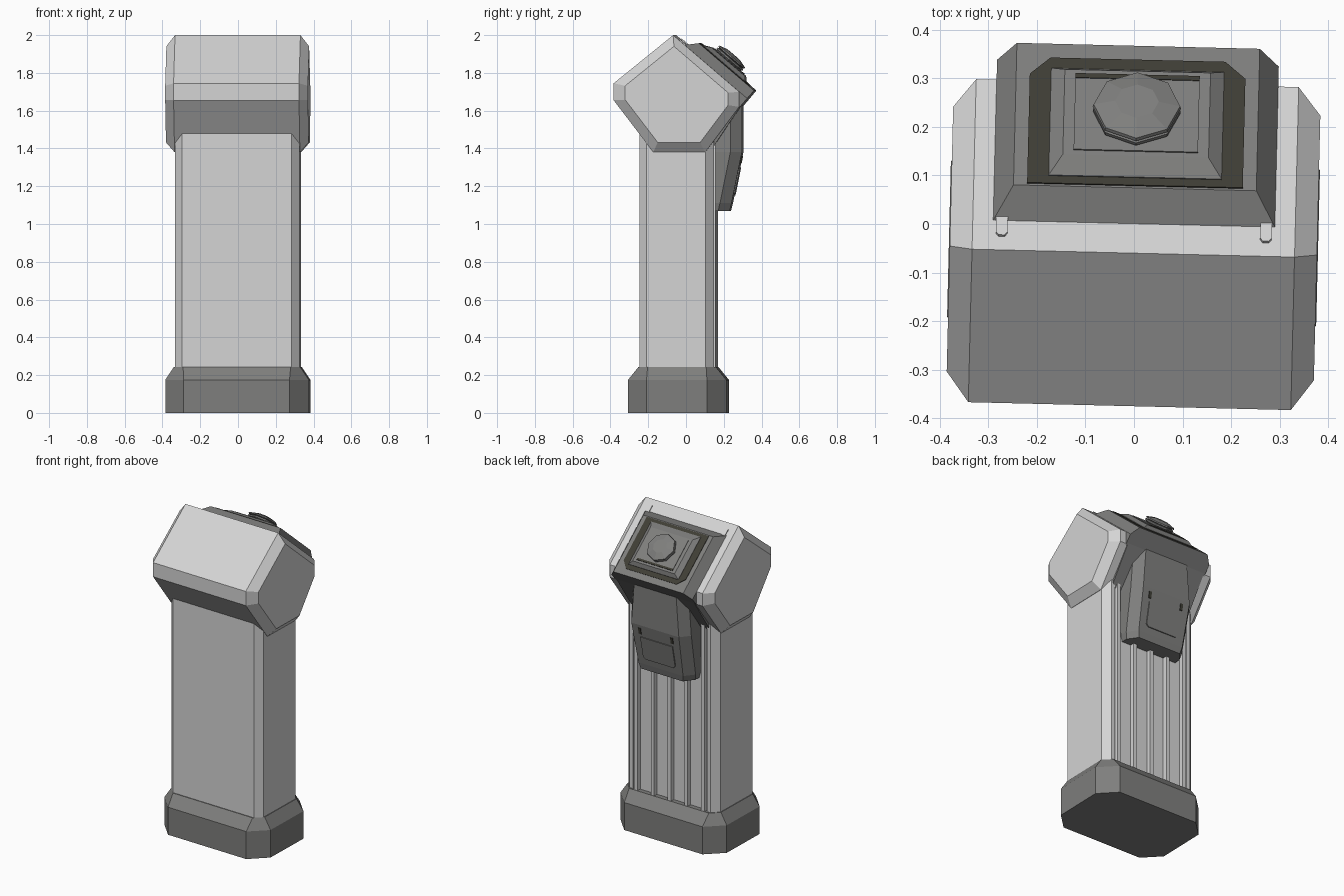
import bpy, bmesh, math
from mathutils import Matrix, Vector

cube = bpy.data.objects.get("Cube")
if cube:
    bpy.data.objects.remove(cube, do_unlink=True)

TURN = Matrix.Rotation(math.radians(-1.4), 4, 'Z')


def material(name, r, g, b):
    m = bpy.data.materials.new(name)
    m.use_nodes = True
    m.diffuse_color = (r, g, b, 1)
    m.node_tree.nodes["Principled BSDF"].inputs["Base Color"].default_value = (r, g, b, 1)
    return m


LIGHT = material("light grey", 0.66, 0.66, 0.66)
DARK = material("dark grey", 0.21, 0.21, 0.205)
OLIVE = material("dark olive", 0.05, 0.048, 0.036)


def loft(name, rings, mat):
    """Bridge rings of points, cap both ends."""
    bm = bmesh.new()
    rows = [[bm.verts.new(p) for p in ring] for ring in rings]
    n = len(rows[0])
    for a, b in zip(rows, rows[1:]):
        for i in range(n):
            j = (i + 1) % n
            bm.faces.new((a[i], a[j], b[j], b[i]))
    bm.faces.new(rows[0][::-1])
    bm.faces.new(rows[-1])
    bmesh.ops.recalc_face_normals(bm, faces=bm.faces)
    me = bpy.data.meshes.new(name)
    bm.to_mesh(me)
    bm.free()
    me.transform(TURN)
    me.materials.append(mat)
    ob = bpy.data.objects.new(name, me)
    bpy.context.collection.objects.link(ob)
    return ob


def mirrored(half):
    """Complete a half outline across x = 0."""
    return half + [(-x, y) for x, y in reversed(half)]


def flat(outline, z):
    return [(x, y, z) for x, y in outline]


def side(profile, x):
    return [(x, y, z) for y, z in profile]


def octagon(w, y0, y1, c):
    return mirrored([(w - c, y0), (w, y0 + c), (w, y1 - c), (w - c, y1)])


# Frame of the sloping rear face of the head: u runs down it, h out of it
APEX = Vector((0, -0.06, 2.0))
DOWN = Vector((0, 0.35, -0.30)).normalized()
OUT = Vector((0, 0.30, 0.35)).normalized()


def slope(outline, h):
    return [APEX + Vector((x, 0, 0)) + DOWN * u + OUT * h for x, u in outline]


def rect(w, u0, u1):
    return mirrored([(w, u0), (w, u1)])


# Base with sloping top
foot = octagon(0.38, -0.30, 0.22, 0.1)
loft("base", [flat(foot, 0), flat(foot, 0.175),
              flat(octagon(0.335, -0.245, 0.165, 0.05), 0.243)], DARK)

# Column with a recessed rear panel and vertical fins
section = mirrored([(0.29, -0.24), (0.33, -0.2), (0.33, 0.112), (0.29, 0.155),
                    (0.265, 0.155), (0.265, 0.135)])
loft("column", [flat(section, 0.2), flat(section, 1.5)], LIGHT)
for i in range(-2, 3):
    x = i * 0.12
    fin = [(x - 0.012, 0.12), (x + 0.012, 0.12), (x + 0.012, 0.163), (x - 0.012, 0.163)]
    loft("column_fin", [flat(fin, 0.2), flat(fin, 1.45)], LIGHT)

# Head with chamfered cheeks
profile = [(-0.06, 2.0), (-0.375, 1.745), (-0.375, 1.655), (-0.165, 1.38),
           (0.11, 1.38), (0.29, 1.62), (0.29, 1.70)]
cheek = [(-0.03 + (y + 0.03) * 0.82, 1.67 + (z - 1.67) * 0.82) for y, z in profile]
loft("head", [side(cheek, -0.378), side(profile, -0.332),
              side(profile, 0.332), side(cheek, 0.378)], LIGHT)

# Console block on the rear slope, and the housing below it
loft("console", [slope(rect(0.29, 0.08, 0.515), -0.07), slope(rect(0.29, 0.08, 0.515), 0),
                 slope(rect(0.25, 0.13, 0.515), 0.055)], DARK)
housing = [(0.30, 1.63), (0.145, 1.40), (0.02, 1.5), (0.1, 1.75)]
loft("console_housing", [side(housing, -0.28), side(housing, 0.28)], DARK)

# Dark panel, raised tray and its slot
panel = mirrored([(0.222, 0.135), (0.222, 0.43), (0.18, 0.475)])
loft("dark_panel", [slope(panel, 0.05), slope(panel, 0.058)], OLIVE)
loft("tray", [slope(rect(0.178, 0.155, 0.445), 0.05), slope(rect(0.178, 0.155, 0.445), 0.06),
              slope(rect(0.15, 0.195, 0.425), 0.08)], DARK)
loft("tray_inset", [slope(rect(0.128, 0.207, 0.412), 0.078),
                    slope(rect(0.128, 0.207, 0.412), 0.083)], DARK)
loft("tray_slot", [slope(rect(0.128, 0.4, 0.412), 0.08),
                   slope(rect(0.128, 0.4, 0.412), 0.0845)], OLIVE)

# Eight-sided knob in two tiers
tiers = [(0.075, 0.08), (0.09, 0.09), (0.09, 0.098), (0.08, 0.101),
         (0.091, 0.105), (0.089, 0.112), (0.045, 0.125)]
loft("knob", [slope([(r * math.cos(k * math.pi / 4), 0.305 + r * math.sin(k * math.pi / 4))
                     for k in range(8)], h) for r, h in tiers], DARK)

# Small tabs at the upper edge of the console
for s in (-1, 1):
    tab = [(s * 0.272 + dx, u) for dx, u in
           [(-0.012, 0.09), (-0.012, 0.045), (-0.006, 0.036),
            (0.006, 0.036), (0.012, 0.045), (0.012, 0.09)]]
    loft("console_tab", [slope(tab, -0.01), slope(tab, 0.006)], LIGHT)

# Pod hanging under the console
levels = [(1.64, 0.30, 0.15), (1.38, 0.30, 0.17), (1.11, 0.245, 0.16), (1.07, 0.235, 0.15)]
loft("pod", [flat(mirrored([(w + 0.045, 0.12), (w + 0.045, y - 0.06), (w, y)]), z)
             for z, y, w in levels], DARK)


def on_pod(outline, lift):
    """Place an outline (x, z) on the tapering pod face."""
    return [(x, 0.245 + (z - 1.11) * 0.055 / 0.27 + lift, z) for x, z in outline]


hatch = mirrored([(0.1, 1.15), (0.115, 1.165), (0.115, 1.30)])
loft("pod_hatch", [on_pod(hatch, -0.005), on_pod(hatch, 0.006)], DARK)
for s in (-1, 1):
    slot = [(s * 0.115 + dx, z) for dx, z in
            [(-0.009, 1.32), (0.009, 1.32), (0.009, 1.36), (-0.009, 1.36)]]
    loft("pod_slot", [on_pod(slot, -0.005), on_pod(slot, 0.004)], OLIVE)
